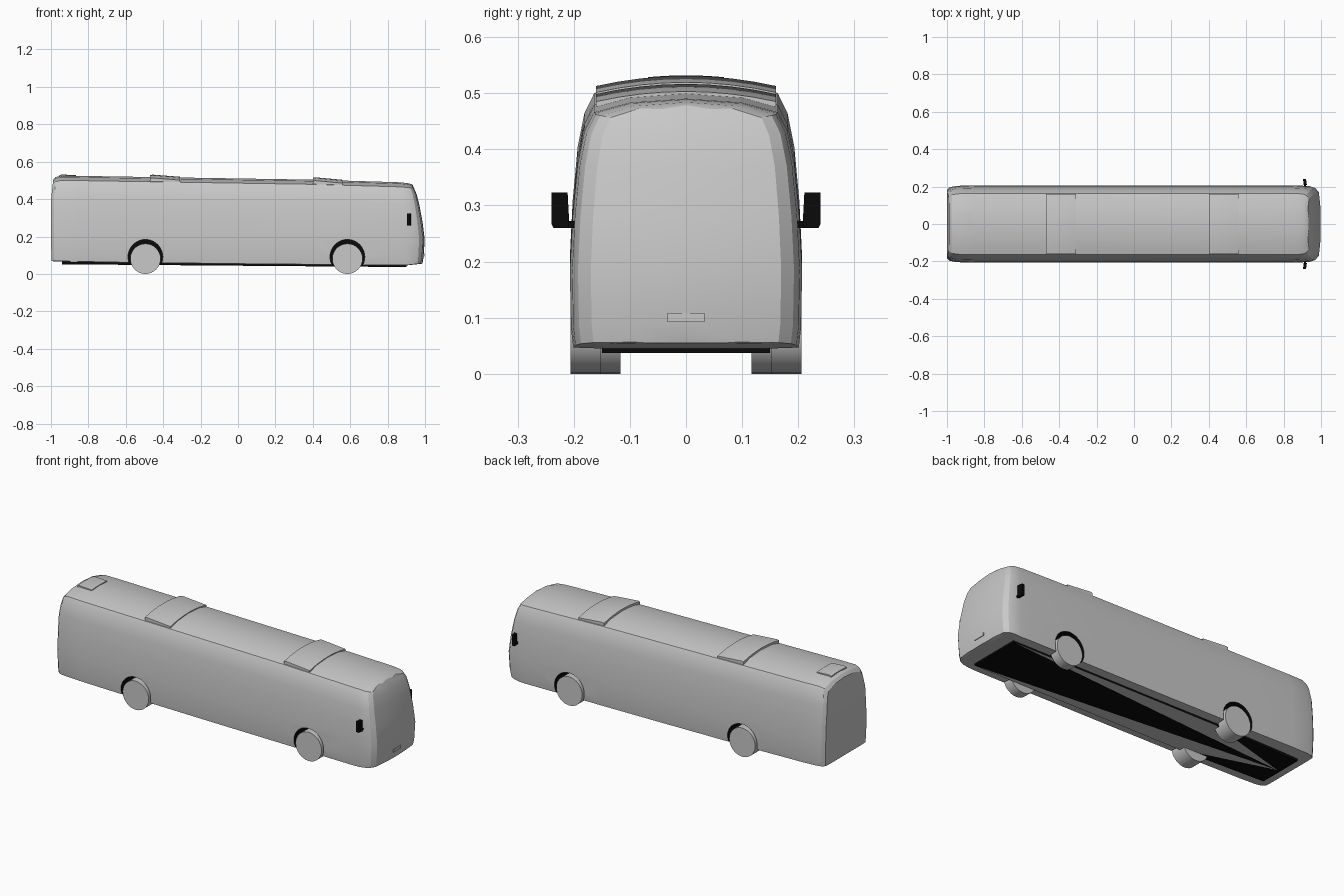
import bpy, bmesh, math
from mathutils import Matrix, Vector

cube = bpy.data.objects.get("Cube")
if cube:
    bpy.data.objects.remove(cube, do_unlink=True)


def material(name, rgb):
    m = bpy.data.materials.new(name)
    m.use_nodes = True
    m.diffuse_color = (*rgb, 1)
    bsdf = next(n for n in m.node_tree.nodes if n.type == 'BSDF_PRINCIPLED')
    bsdf.inputs["Base Color"].default_value = (*rgb, 1)
    return m


GREY = material("light grey", (0.58, 0.58, 0.58))
BLACK = material("black", (0.003, 0.003, 0.003))


def finish(name, bm, mats, angle=30):
    bmesh.ops.remove_doubles(bm, verts=bm.verts, dist=0.0005)
    bmesh.ops.recalc_face_normals(bm, faces=bm.faces)
    mesh = bpy.data.meshes.new(name)
    bm.to_mesh(mesh)
    bm.free()
    ob = bpy.data.objects.new(name, mesh)
    bpy.context.scene.collection.objects.link(ob)
    for m in mats:
        mesh.materials.append(m)
    activate(ob)
    if angle:
        bpy.ops.object.shade_smooth_by_angle(angle=math.radians(angle))
    return ob


def activate(ob):
    bpy.ops.object.select_all(action='DESELECT')
    ob.select_set(True)
    bpy.context.view_layer.objects.active = ob


def loft(rings, caps=False):
    """Skin a list of closed rings of points."""
    bm = bmesh.new()
    rows = [[bm.verts.new(p) for p in ring] for ring in rings]
    n = len(rows[0])
    for a, b in zip(rows, rows[1:]):
        for i in range(n):
            j = (i + 1) % n
            bm.faces.new((a[i], a[j], b[j], b[i]))
    if caps:
        bm.faces.new(rows[0])
        bm.faces.new(rows[-1])
    return bm


def interp(table, v):
    if v <= table[0][0]:
        return table[0][1]
    for (a, fa), (b, fb) in zip(table, table[1:]):
        if v <= b:
            return fa + (fb - fa) * (v - a) / (b - a)
    return table[-1][1]


def box(name, size, loc, mat, rot=0):
    bm = bmesh.new()
    bmesh.ops.create_cube(bm, size=1)
    bm.transform(Matrix.Translation(loc) @ Matrix.Rotation(rot, 4, 'Z')
                 @ Matrix.Diagonal((*size, 1)))
    return finish(name, bm, [mat], 0)


def cylinder(name, radius, x, z, y0, y1, mats, segments=32):
    bm = bmesh.new()
    bmesh.ops.create_cone(bm, cap_ends=True, segments=segments, radius1=radius,
                          radius2=radius, depth=abs(y1 - y0))
    bm.transform(Matrix.Translation((x, (y0 + y1) / 2, z))
                 @ Matrix.Rotation(math.pi / 2, 4, 'X'))
    return finish(name, bm, mats)


# Body: half section as (half width, fraction of height), lofted along x
HALF = [(0, 0), (0.15, 0), (0.201, 0.004), (0.205, 0.08), (0.207, 0.31), (0.202, 0.53),
        (0.193, 0.74), (0.181, 0.87), (0.164, 0.945), (0.1, 0.984), (0, 1)]
SECTION = HALF + [(-y, t) for y, t in reversed(HALF[1:-1])]
ROOF = [(-1, 0.503), (-0.985, 0.518), (-0.95, 0.526), (-0.4, 0.517), (0.4, 0.504),
        (0.9, 0.489), (0.97, 0.484), (1, 0.478)]
FLOOR = [(-1, 0.068), (-0.6, 0.06), (0, 0.053), (0.9, 0.045), (1, 0.055)]
WIDTH = [(-1, 0.88), (-0.985, 0.95), (-0.95, 0.985), (-0.85, 1), (0.85, 1),
         (0.94, 0.98), (0.97, 0.93), (0.99, 0.82), (0.998, 0.45), (1, 0)]
# Setback of the raked nose and of the tail by height
NOSE = [(0.05, -0.015), (0.12, -0.002), (0.17, 0), (0.25, -0.008), (0.41, -0.038),
        (0.48, -0.068)]
TAIL = [(0.06, 0.004), (0.15, 0), (0.4, 0), (0.5, 0.012)]


def body_ring(x, width):
    low, high = interp(FLOOR, x), interp(ROOF, x)
    ring = []
    for y, t in SECTION:
        z = low + (high - low) * t
        shift = interp(NOSE, z) * max(0, (x - 0.85) / 0.15)
        shift += interp(TAIL, z) * max(0, (-x - 0.9) / 0.1)
        ring.append((x + shift, y * width, z))
    return ring


stations = [x for x, _ in WIDTH] + [-0.6, -0.4, 0, 0.4, 0.9]
rings = [body_ring(-1, 0)] + [body_ring(x, interp(WIDTH, x)) for x in sorted(stations)]
body = finish("body", loft(rings), [GREY, BLACK], 0)

# Wheels and the black wheel wells cut into the body
AXLES = {"front": (0.585, 0.152), "rear": (-0.495, 0.117)}
for axle, (x, inner) in AXLES.items():
    for side, s in (("left", 1), ("right", -1)):
        cutter = cylinder("well_cutter", 0.093, x, 0.091, s * 0.11, s * 0.3, [GREY, BLACK], 40)
        for p in cutter.data.polygons:
            p.material_index = 1
        cutter.hide_render = True
        activate(body)
        cut = body.modifiers.new("wheel_well", 'BOOLEAN')
        cut.operation = 'DIFFERENCE'
        cut.solver = 'EXACT'
        cut.object = cutter
        bpy.ops.object.modifier_apply(modifier=cut.name)
        bpy.data.objects.remove(cutter, do_unlink=True)
        cylinder(f"{axle}_{side}_wheel", 0.081, x, 0.081, s * inner, s * 0.206, [GREY])
activate(body)
bpy.ops.object.shade_smooth_by_angle(angle=math.radians(25))


# Roof hatches: wedges that follow the roof curve, raised at the back edge
def hatch(name, x0, x1, half, rise0, rise1):
    def ring(x, rise):
        ys = [half * k / 4 for k in range(-4, 5)]
        top = [(x, y, interp(ROOF, x) + rise - 0.7 * y * y) for y in ys]
        bottom = [(px, py, pz - 0.03) for px, py, pz in reversed(top)]
        return top + bottom
    finish(name, loft([ring(x0, rise0 - 0.003), ring(x0 + 0.012, rise0), ring(x1, rise1)], True),
           [GREY])


hatch("middle_roof_hatch", -0.47, -0.31, 0.16, 0.013, 0.004)
hatch("front_roof_hatch", 0.4, 0.56, 0.16, 0.013, 0.004)
hatch("rear_roof_hatch", -0.955, -0.865, 0.068, 0.006, 0.003)

# Underbody pan: a fan of black and grey panels with a black rim
bm = bmesh.new()
outline = [(-0.94, 0.13), (-0.4, 0.15), (0.9, 0.15), (0.9, -0.15), (-0.4, -0.15), (-0.94, -0.13)]
pan_z = lambda x: 0.044 - 0.008 * x
hub = bm.verts.new((-0.92, 0, pan_z(-0.92)))
lower = [bm.verts.new((x, y, pan_z(x))) for x, y in outline]
upper = [bm.verts.new((x, y, pan_z(x) + 0.014)) for x, y in outline]
for i in range(len(outline)):
    j = (i + 1) % len(outline)
    panel = bm.faces.new((hub, lower[i], lower[j]))
    panel.material_index = 0 if i in (1, 3) else 1
    rim = bm.faces.new((lower[i], upper[i], upper[j], lower[j]))
    rim.material_index = 1
bm.faces.new(upper)
finish("underbody_pan", bm, [GREY, BLACK], 0)

# Mirrors on short arms
for side, s in (("left", 1), ("right", -1)):
    rings = []
    for z, inner, outer in ((0.26, 0.21, 0.236), (0.268, 0.208, 0.24), (0.323, 0.211, 0.24)):
        rings.append([(0.908, s * inner, z), (0.924, s * inner, z),
                      (0.92, s * outer, z), (0.904, s * outer, z)])
    finish(f"{side}_mirror", loft(rings, True), [BLACK], 0)
    box(f"{side}_mirror_arm", (0.012, 0.03, 0.012), (0.915, s * 0.203, 0.266), BLACK, s * 0.2)

# Number plate panel on the nose
box("front_plate_panel", (0.008, 0.066, 0.016), (0.992, 0, 0.1), GREY)
